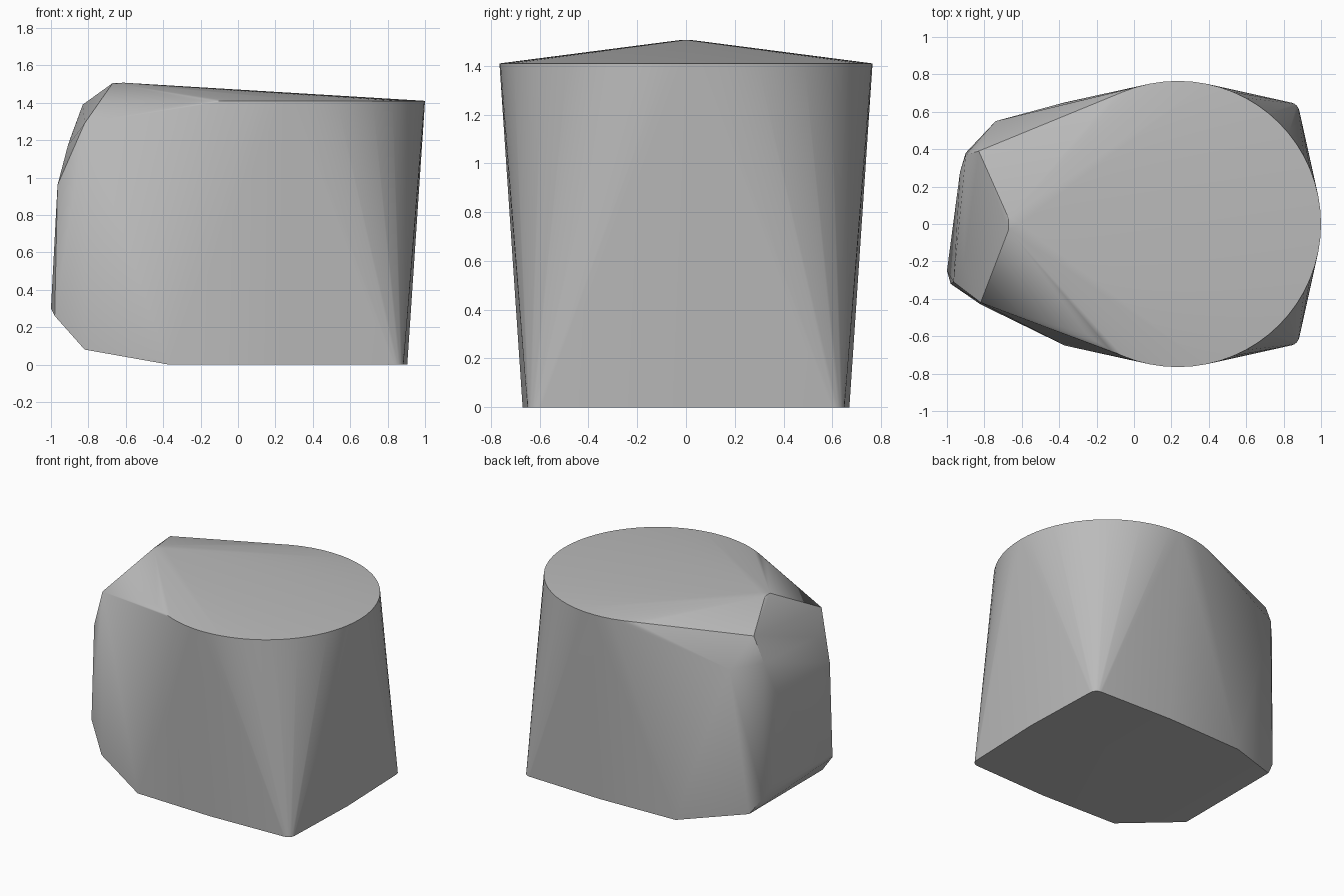
import bpy, bmesh, math
from mathutils import Matrix

cube = bpy.data.objects.get("Cube")
if cube:
    bpy.data.objects.remove(cube, do_unlink=True)


def flat_colour(name, value):
    mat = bpy.data.materials.new(name)
    mat.use_nodes = True
    colour = (value, value, value, 1)
    mat.diffuse_color = colour
    mat.node_tree.nodes["Principled BSDF"].inputs["Base Color"].default_value = colour
    return mat


bm = bmesh.new()

# Round top rim
bmesh.ops.create_circle(bm, segments=64, radius=0.765,
                        matrix=Matrix.Translation((0.235, 0, 1.41)))

# Base outline: gently bowed sides with rounded corners, mirrored in y
corner_x, corner_y, corner_r = 0.83, 0.595, 0.055
for side in (-1, 1):
    for step in range(7):
        a = math.radians(15 * step)
        bm.verts.new((corner_x + corner_r * math.cos(a),
                      side * (corner_y + corner_r * math.sin(a)), 0))
    bm.verts.new((0.24, side * 0.67, 0))
    bm.verts.new((-0.37, side * 0.65, 0))
    bm.verts.new((-0.82, side * 0.43, 0.08))
bm.verts.new((0.905, 0, 0))

# Raised peak of the lid
for point in ((-0.67, -0.03, 1.505), (-0.67, 0.03, 1.505), (-0.61, 0, 1.507)):
    bm.verts.new(point)

# Faceted narrow end
facets = [
    (-0.83, 0.39, 1.39), (-0.74, 0.55, 1.18), (-0.90, 0.37, 1.20),
    (-0.93, 0.28, 0.97), (-0.93, 0.28, 0.30), (-0.90, 0.38, 0.20),
    (-0.82, -0.42, 1.29), (-0.91, -0.22, 1.17), (-0.965, -0.31, 0.96),
    (-1.0, -0.25, 0.30), (-0.98, -0.32, 0.26),
]
for point in facets:
    bm.verts.new(point)

# Wrap all outlines in one solid
hull = bmesh.ops.convex_hull(bm, input=bm.verts[:])
loose = {g for g in hull["geom_interior"] + hull["geom_unused"]
         if isinstance(g, bmesh.types.BMVert)}
bmesh.ops.delete(bm, geom=list(loose), context="VERTS")
bmesh.ops.recalc_face_normals(bm, faces=bm.faces[:])

mesh = bpy.data.meshes.new("tapered_body")
bm.to_mesh(mesh)
bm.free()
body = bpy.data.objects.new("tapered_body", mesh)
bpy.context.collection.objects.link(body)
mesh.materials.append(flat_colour("mid_grey", 0.5))

# Smooth sides, crisp rim and base
bpy.ops.object.select_all(action="DESELECT")
body.select_set(True)
bpy.context.view_layer.objects.active = body
bpy.ops.object.shade_smooth_by_angle(angle=math.radians(30))
